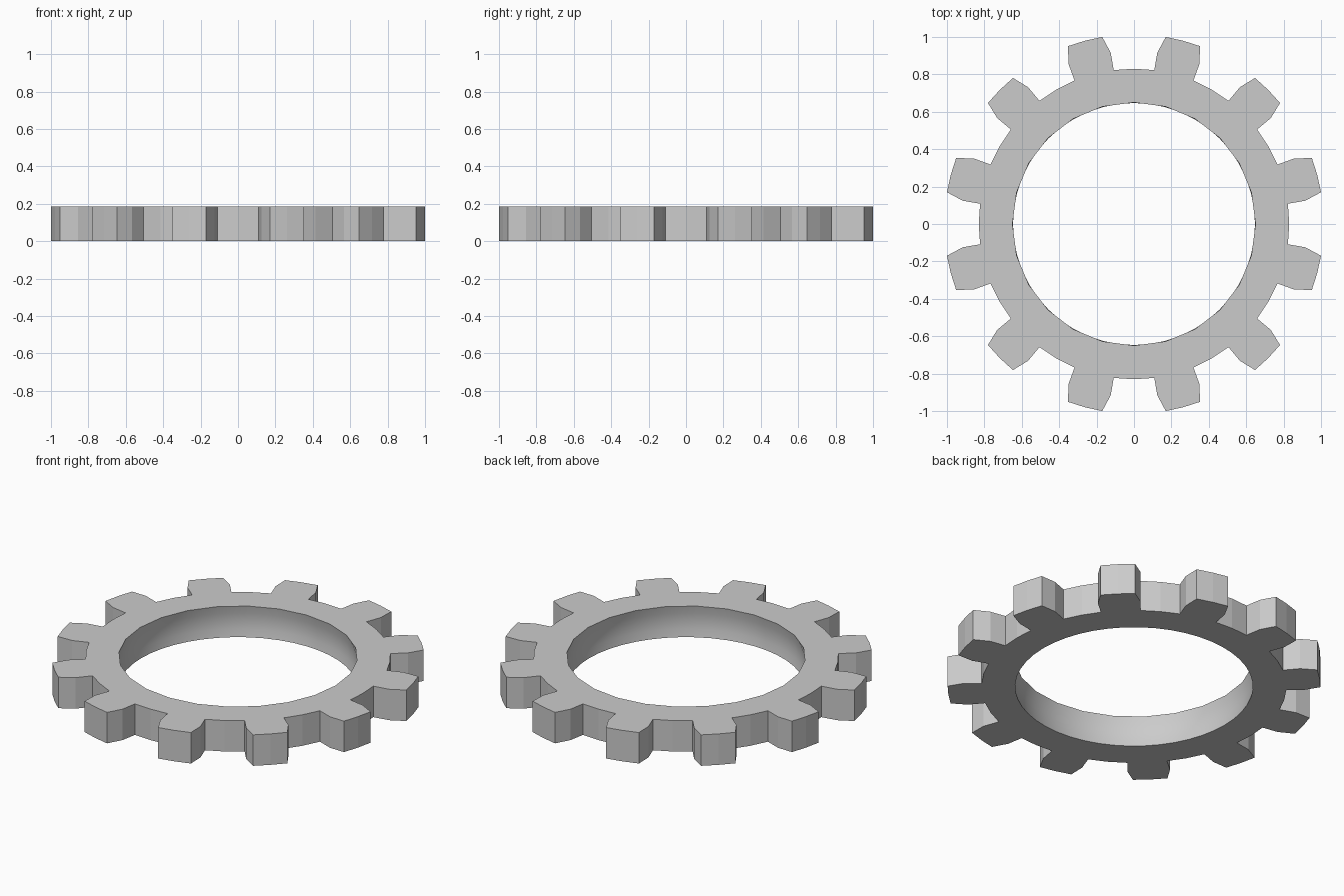
import bpy, bmesh
from math import cos, sin, radians

if "Cube" in bpy.data.objects:
    bpy.data.objects.remove(bpy.data.objects["Cube"])

TEETH, H = 12, 0.186

# One tooth pitch (30 degrees), gap centre to gap centre: (angle, radius)
half = [(0, 0.83), (7.5, 0.83), (7.75, 0.925), (9.65, 1.0143), (15, 1.0143)]
pitch = half + [(30 - a, r) for a, r in half[-2:0:-1]]
outer = [(a + 30 * k, r) for k in range(TEETH) for a, r in pitch]

bm = bmesh.new()


def ring(points, z):
    return [bm.verts.new((r * cos(radians(a)), r * sin(radians(a)), z)) for a, r in points]


def bridge(lo, hi, smooth):
    n = len(lo)
    for i in range(n):
        j = (i + 1) % n
        bm.faces.new((lo[i], lo[j], hi[j], hi[i])).smooth = smooth


# Toothed outer wall
out_lo, out_hi = ring(outer, 0), ring(outer, H)
bridge(out_lo, out_hi, False)

# Smooth, slightly hollowed bore; its top rim is a 24-sided polygon
N = 48
bore = []
for t, bulge in ((0, 0), (0.25, 0.009), (0.5, 0.012), (0.75, 0.009)):
    bore.append(ring([(i * 7.5, 0.647 + bulge) for i in range(N)], H * t))
bore.append(ring([(i * 7.5, 0.6444 if i % 2 else 0.65) for i in range(N)], H))
for lo, hi in zip(bore, bore[1:]):
    bridge(lo, hi, True)

# Flat top and underside, one face per tooth
P = len(pitch)
for o, inn in ((out_lo, bore[0]), (out_hi, bore[-1])):
    for k in range(TEETH):
        a = [o[(k * P + i) % len(o)] for i in range(P + 1)]
        b = [inn[(k * 4 + i) % N] for i in range(5)]
        bm.faces.new(a + b[::-1])

bmesh.ops.recalc_face_normals(bm, faces=bm.faces)
mesh = bpy.data.meshes.new("gear_ring")
bm.to_mesh(mesh)
bm.free()
bpy.context.collection.objects.link(bpy.data.objects.new("gear_ring", mesh))
